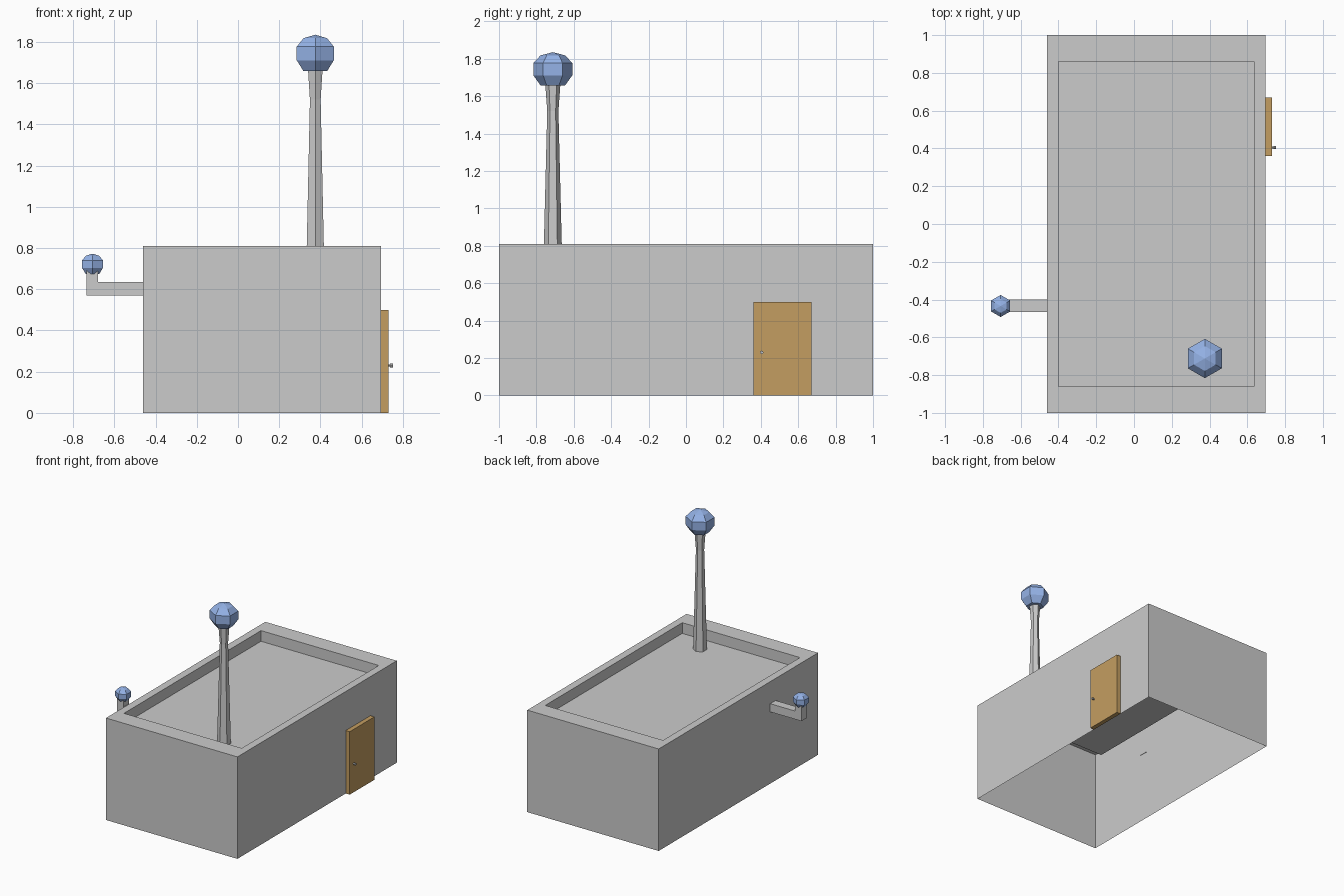
import bpy, bmesh, math

if "Cube" in bpy.data.objects:
    bpy.data.objects.remove(bpy.data.objects["Cube"])


def material(name, color):
    m = bpy.data.materials.new(name)
    m.diffuse_color = color
    m.use_nodes = True
    m.node_tree.nodes["Principled BSDF"].inputs["Base Color"].default_value = m.diffuse_color
    return m


def finish(name, bm, mat=None):
    bmesh.ops.recalc_face_normals(bm, faces=bm.faces)
    me = bpy.data.meshes.new(name)
    bm.to_mesh(me)
    bm.free()
    ob = bpy.data.objects.new(name, me)
    bpy.context.collection.objects.link(ob)
    if mat:
        me.materials.append(mat)
    return ob


def box_bm(x, y, z):
    bm = bmesh.new()
    bmesh.ops.create_cube(bm, size=1)
    for v in bm.verts:
        v.co = [(r[0] + r[1]) / 2 + c * (r[1] - r[0]) for r, c in zip((x, y, z), v.co)]
    return bm


def lathe(name, centre, profile, sides, mat=None, axis='Z'):
    """Rings of (radius, height); a radius of 0 makes a tip."""
    bm = bmesh.new()
    rings = []
    for r, h in profile:
        ring = []
        for i in range(sides if r else 1):
            a = 2 * math.pi * i / sides - math.pi / 2
            p = (r * math.cos(a), r * math.sin(a), h)
            if axis == 'X':
                p = (h, p[0], p[1])
            ring.append(bm.verts.new([c + q for c, q in zip(centre, p)]))
        rings.append(ring)
    for a, b in zip(rings, rings[1:]):
        for i in range(sides):
            j = (i + 1) % sides
            if len(b) == 1:
                bm.faces.new((a[i], a[j], b[0]))
            else:
                bm.faces.new((a[i], a[j], b[j], b[i]))
    for ring in (rings[0], rings[-1]):
        if len(ring) > 1:
            bm.faces.new(ring)
    return finish(name, bm, mat)


blue = material("blue", (0.30, 0.45, 0.80, 1))
wood = material("wood", (0.55, 0.34, 0.12, 1))

# Building shell: open underneath, roof sunk inside a parapet
bm = box_bm((-0.46, 0.695), (-1, 1), (0, 0.81))
bm.faces.ensure_lookup_table()
bottom = min(bm.faces, key=lambda f: f.calc_center_median().z)
bmesh.ops.delete(bm, geom=[bottom], context='FACES_ONLY')
top = max(bm.faces, key=lambda f: f.calc_center_median().z)
bmesh.ops.inset_individual(bm, faces=[top], thickness=0.05)
for v in top.verts:
    v.co.x = -0.40 if v.co.x < 0 else 0.635
    v.co.y = math.copysign(0.86, v.co.y)
roof = bmesh.ops.extrude_discrete_faces(bm, faces=[top])["faces"][0]
for v in roof.verts:
    v.co.z = 0.725
finish("building", bm)

# Door and knob
finish("door", box_bm((0.695, 0.73), (0.36, 0.67), (0, 0.5)), wood)
lathe("door_knob", (0.73, 0.405, 0.23), [(0.005, -0.005), (0.005, 0.008), (0.009, 0.008), (0.009, 0.022)], 8, axis='X')

# Roof mast with flared top
lathe("mast", (0.375, -0.712, 0), [(0.05, 0.725), (0.03, 1.52), (0.041, 1.67)], 6)

# L-shaped side bracket
bm = bmesh.new()
outline = [(-0.457, 0.57), (-0.735, 0.57), (-0.735, 0.69), (-0.68, 0.69), (-0.68, 0.635), (-0.457, 0.635)]
face = bm.faces.new([bm.verts.new((x, -0.467, z)) for x, z in outline])
ext = bmesh.ops.extrude_face_region(bm, geom=[face])["geom"]
bmesh.ops.translate(bm, vec=(0, 0.067, 0), verts=[v for v in ext if isinstance(v, bmesh.types.BMVert)])
finish("side_bracket", bm)

# Faceted globes, same shape at two sizes
globe = [(0.066, -0.087), (0.104, -0.034), (0.104, 0.032), (0.066, 0.073), (0, 0.09)]
for name, centre, s in (("mast_globe", (0.375, -0.712, 1.745), 1.0),
                        ("bracket_globe", (-0.706, -0.434, 0.722), 0.56)):
    lathe(name, centre, [(r * s, h * s) for r, h in globe], 6, blue)
